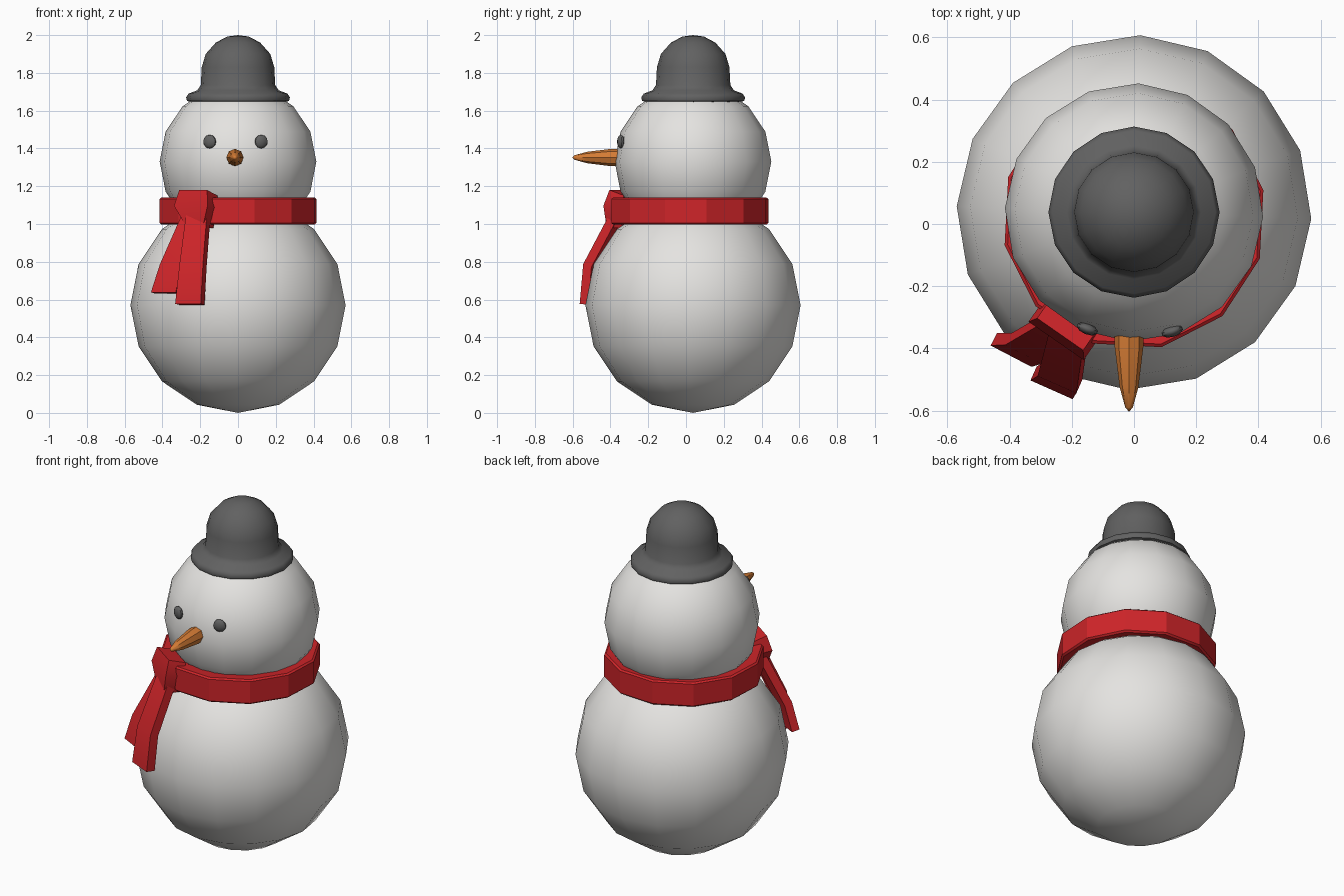
import bpy, bmesh, math
from mathutils import Vector, Matrix

if "Cube" in bpy.data.objects:
    bpy.data.objects.remove(bpy.data.objects["Cube"])


def material(name, rgb):
    m = bpy.data.materials.new(name)
    m.diffuse_color = (*rgb, 1)
    m.use_nodes = True
    m.node_tree.nodes["Principled BSDF"].inputs["Base Color"].default_value = m.diffuse_color
    return m


SNOW = material("snow white", (0.78, 0.77, 0.75))
FELT = material("dark grey", (0.12, 0.12, 0.12))
RED = material("scarf red", (0.62, 0.018, 0.022))
ORANGE = material("carrot orange", (0.66, 0.20, 0.035))


def finish(name, bm, mat, angle=40):
    bmesh.ops.recalc_face_normals(bm, faces=bm.faces[:])
    me = bpy.data.meshes.new(name)
    bm.to_mesh(me)
    bm.free()
    ob = bpy.data.objects.new(name, me)
    bpy.context.collection.objects.link(ob)
    me.materials.append(mat)
    bpy.ops.object.select_all(action='DESELECT')
    ob.select_set(True)
    bpy.context.view_layer.objects.active = ob
    bpy.ops.object.shade_smooth_by_angle(angle=math.radians(angle))
    return ob


def ball(name, mat, r, loc, seg=16, rings=8, scale=(1, 1, 1), turn=0):
    bm = bmesh.new()
    mtx = (Matrix.Translation(loc) @ Matrix.Rotation(math.radians(turn), 4, 'Z')
           @ Matrix.Diagonal((*scale, 1)))
    bmesh.ops.create_uvsphere(bm, u_segments=seg, v_segments=rings, radius=r, matrix=mtx)
    return finish(name, bm, mat)


def lathe(name, mat, profile, seg, mtx, closed=False, angle=40):
    """Spin (radius, height) points around local z."""
    bm = bmesh.new()
    vs = [bm.verts.new((r, 0, z)) for r, z in profile]
    pairs = list(zip(vs, vs[1:])) + ([(vs[-1], vs[0])] if closed else [])
    edges = [bm.edges.new(p) for p in pairs]
    bmesh.ops.spin(bm, geom=vs + edges, axis=(0, 0, 1), cent=(0, 0, 0),
                   angle=2 * math.pi, steps=seg)
    bmesh.ops.remove_doubles(bm, verts=bm.verts[:], dist=1e-4)
    bmesh.ops.transform(bm, matrix=mtx, verts=bm.verts[:])
    return finish(name, bm, mat, angle)


def strip(name, mat, path, across, thick, bevel=0.012):
    """Flat cloth strip: path of (centre, half width), width direction across."""
    bm = bmesh.new()
    w = Vector(across).normalized()
    pts = [Vector(p) for p, _ in path]
    loops = []
    for i, (_, half) in enumerate(path):
        t = (pts[min(i + 1, len(pts) - 1)] - pts[max(i - 1, 0)]).normalized()
        n = t.cross(w).normalized() * thick / 2
        loops.append([bm.verts.new(pts[i] + w * half * a + n * b)
                      for a, b in ((-1, -1), (1, -1), (1, 1), (-1, 1))])
    for a, b in zip(loops, loops[1:]):
        for k in range(4):
            bm.faces.new((a[k], a[(k + 1) % 4], b[(k + 1) % 4], b[k]))
    bm.faces.new(loops[0])
    bm.faces.new(loops[-1])
    sharp = [e for e in bm.edges if e.calc_face_angle(0) > 1.0]
    bmesh.ops.bevel(bm, geom=sharp, offset=bevel, segments=1, affect='EDGES')
    return finish(name, bm, mat, 30)


# Snow balls
ball("body", SNOW, 0.57, (0, 0.037, 0.57), turn=-2)
ball("head", SNOW, 0.415, (0, 0.037, 1.33), turn=-2)

# Hat: rolled brim and domed crown
lathe("hat", FELT,
      [(0, 1.66), (0.25, 1.645), (0.27, 1.652), (0.275, 1.67), (0.262, 1.69),
       (0.215, 1.708), (0.197, 1.735), (0.192, 1.83), (0.171, 1.90),
       (0.118, 1.96), (0.058, 1.992), (0, 2.0)],
      16, Matrix.Translation((0, 0.038, 0)), angle=50)

# Eyes
for side, x, y in (("left", 0.123, -0.345), ("right", -0.15, -0.337)):
    ball(f"{side}_eye", FELT, 0.036, (x, y, 1.436), 10, 6, (1, 0.5, 1),
         turn=math.degrees(x / 0.4))

# Carrot nose pointing forward
lathe("nose", ORANGE, [(0, -0.06), (0.046, -0.06), (0.046, 0.02), (0.03, 0.15),
                       (0.012, 0.215), (0, 0.228)], 8,
      Matrix.Translation((-0.016, -0.375, 1.352)) @ Matrix.Rotation(math.radians(90), 4, 'X'))

# Scarf band around the neck
lathe("scarf_band", RED, [(0.34, 1.0), (0.415, 0.997), (0.425, 1.006), (0.425, 1.132),
                          (0.415, 1.14), (0.34, 1.132)], 12,
      Matrix.Translation((0, 0.02, 0)) @ Matrix.Rotation(math.radians(12), 4, 'Z'),
      closed=True, angle=25)

# Scarf knot and two hanging tails
strip("scarf_knot", RED, [((-0.21, -0.315, 1.165), 0.09), ((-0.222, -0.335, 1.09), 0.108),
                          ((-0.2, -0.35, 0.98), 0.05)], (0.82, -0.57, 0), 0.1, 0.02)
strip("scarf_tail_front", RED, [((-0.21, -0.355, 1.05), 0.06), ((-0.238, -0.495, 0.78), 0.068),
                                ((-0.255, -0.51, 0.575), 0.074)], (0.9, -0.4, 0), 0.05)
strip("scarf_tail_side", RED, [((-0.235, -0.325, 1.05), 0.055), ((-0.345, -0.4, 0.78), 0.066),
                               ((-0.385, -0.405, 0.635), 0.074)], (0.88, -0.46, 0), 0.045)
